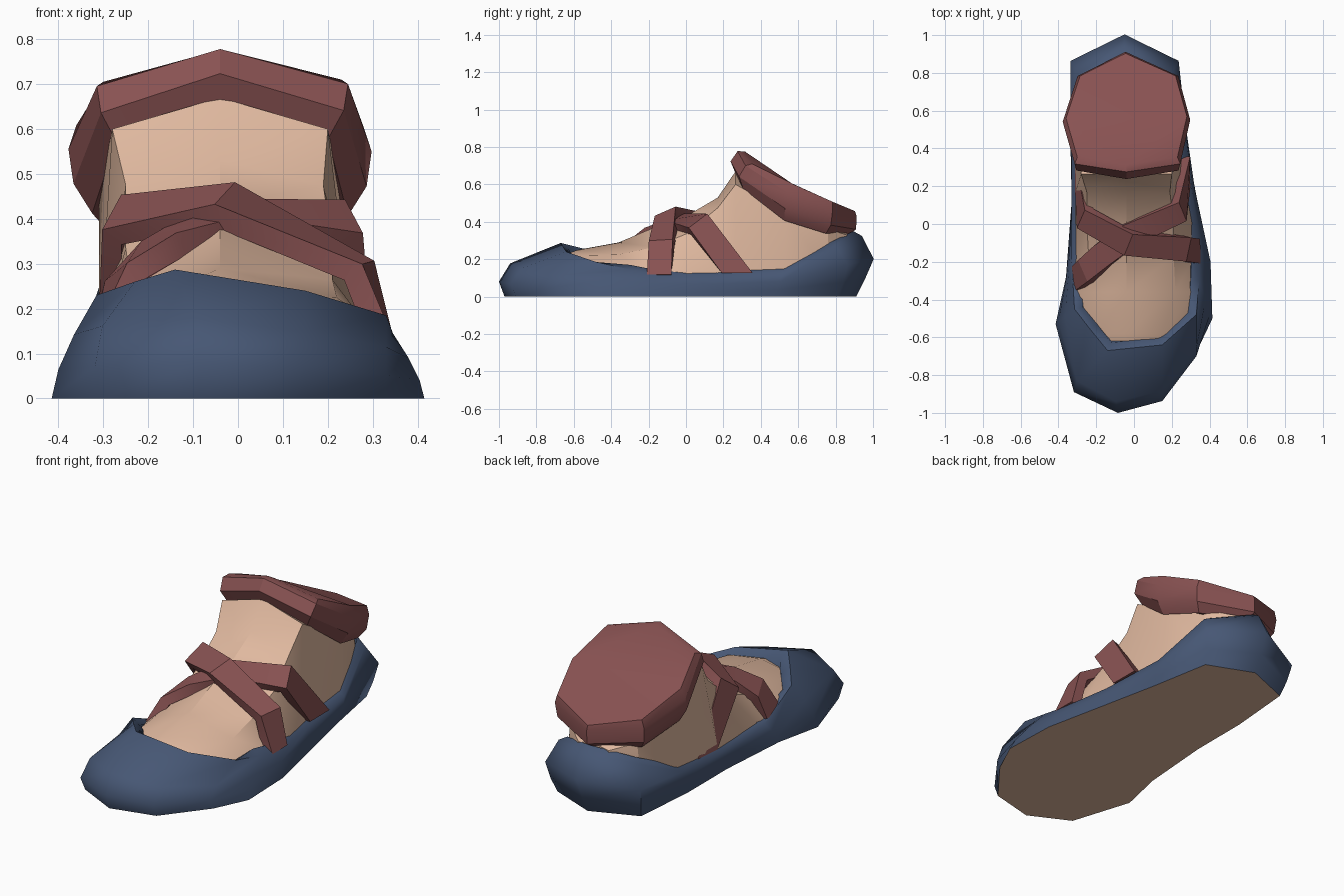
import bpy
import bmesh
import math
from mathutils import Vector

cube = bpy.data.objects.get("Cube")
if cube:
    bpy.data.objects.remove(cube, do_unlink=True)


def make_material(name, colour):
    mat = bpy.data.materials.new(name)
    mat.use_nodes = True
    mat.diffuse_color = (*colour, 1)
    mat.node_tree.nodes["Principled BSDF"].inputs["Base Color"].default_value = (*colour, 1)
    return mat


navy = make_material("navy blue", (0.062, 0.095, 0.175))
maroon = make_material("dull red", (0.25, 0.085, 0.085))
skin = make_material("skin", (0.74, 0.48, 0.345))


def loft(name, rings, materials, angle=28, top_faces=None):
    """Skin a list of equal closed rings and cap both ends."""
    bm = bmesh.new()
    loops = [[bm.verts.new(point) for point in ring] for ring in rings]
    count = len(loops[0])
    for lower, upper in zip(loops, loops[1:]):
        for i in range(count):
            j = (i + 1) % count
            bm.faces.new((lower[i], lower[j], upper[j], upper[i]))
    bm.faces.new(loops[0])
    for corners in top_faces or [range(count)]:
        bm.faces.new([loops[-1][i] for i in corners])
    bmesh.ops.recalc_face_normals(bm, faces=bm.faces)
    mesh = bpy.data.meshes.new(name)
    bm.to_mesh(mesh)
    bm.free()
    for mat in materials:
        mesh.materials.append(mat)
    obj = bpy.data.objects.new(name, mesh)
    bpy.context.collection.objects.link(obj)
    bpy.ops.object.select_all(action="DESELECT")
    obj.select_set(True)
    bpy.context.view_layer.objects.active = obj
    bpy.ops.object.shade_smooth_by_angle(angle=math.radians(angle))
    return obj


# Shoe shell: ground outline point, then rim point, around the shoe from the toe
shell_stations = [
    ((-.09, -.97), (-.14, -.67, .287)),
    ((.15, -.91), (.15, -.64, .24)),
    ((.33, -.68), (.33, -.48, .185)),
    ((.415, -.5), (.345, -.3, .145)),
    ((.405, -.2), (.35, -.15, .115)),
    ((.33, .15), (.31, .15, .11)),
    ((.26, .48), (.27, .52, .13)),
    ((.2, .81), (.2, .8, .275)),
    ((-.05, .91), (-.05, .94, .325)),
    ((-.3, .81), (-.3, .8, .275)),
    ((-.33, .45), (-.33, .5, .13)),
    ((-.33, .12), (-.33, .15, .11)),
    ((-.36, -.28), (-.33, -.2, .12)),
    ((-.415, -.53), (-.315, -.45, .23)),
    ((-.31, -.86), (-.23, -.56, .26)),
]
ground = [Vector((*g, 0)) for g, r in shell_stations]
rim = [Vector(r) for g, r in shell_stations]


def wall_ring(height, side_lean, toe_lean, heel_bulge):
    ring = []
    for low, high in zip(ground, rim):
        point = low.lerp(high, toe_lean if low.y < -.65 else side_lean)
        point.z = high.z * height
        swell = heel_bulge * min(1, max(0, (point.y - .4) / .42))
        point.x += (point.x + .05) * swell
        point.y += (point.y - .4) * swell
        ring.append(point)
    return ring


def inset_ring(ring, distance, drop):
    result = []
    for point in ring:
        centre = Vector((-.03, min(.75, max(-.4, point.y)), point.z))
        moved = point + (centre - point).normalized() * distance
        moved.z += drop(point)
        result.append(moved)
    return result


lip = inset_ring(rim, .045, lambda p: .025 if p.y > -.4 else -.03)
lining = inset_ring(lip, .02, lambda p: -.1)
shell = loft("shoe_shell", [ground, wall_ring(.28, .15, -.1, .08),
                            wall_ring(.62, .5, .1, .15), rim, lip, lining],
             [navy, skin], angle=58)

# Flat underside of the shoe
for face in shell.data.polygons:
    if face.normal.z < -.9 and face.center.z < .001:
        face.material_index = 1

# Foot and ankle: y, ridge height, shoulder left/right/height, base left/right
foot_sections = [
    (-.65, .225, -.15, .12, .19, -.24, .2),
    (-.58, .25, -.19, .15, .22, -.28, .25),
    (-.36, .29, -.24, .22, .225, -.32, .32),
    (-.17, .37, -.24, .21, .265, -.31, .32),
    (0, .43, -.25, .21, .335, -.31, .31),
    (.17, .53, -.25, .19, .475, -.31, .28),
    (.265, .67, -.28, .2, .6, -.31, .26),
    (.53, .53, -.31, .23, .45, -.3, .24),
    (.76, .4, -.24, .16, .36, -.27, .18),
    (.86, .35, -.14, .04, .33, -.2, .11),
]
foot_rings = []
for y, ridge, left, right, shoulder, base_l, base_r in foot_sections:
    edge = .12 if y > -.3 else .155
    foot_rings.append([(base_l, y, .03), (base_l, y, edge), (left, y, shoulder),
                       (-.04, y, ridge), (right, y, shoulder),
                       (base_r, y, edge), (base_r, y, .03)])
loft("foot", foot_rings, [skin])

# Ankle cuff: an octagon on a tilted plane, x / along the slope / vertical drop
cuff_outline = [(-.04, 0, 0), (.23, .045, -.045), (.28, .29, -.035), (.22, .535, -.015),
                (-.045, .67, 0), (-.285, .535, -.015), (-.36, .28, -.035), (-.3, .045, -.05)]
slope = Vector((0, .879, -.476))
out = Vector((0, .476, .879))
middle = Vector((-.04, .607, .618))


def cuff_ring(width, length, slide, lift, sag):
    return [middle + Vector(((x + .04) * width, 0, drop - sag * math.sin(math.pi * t / .67)))
            + slope * ((t - .333) * length + slide) + out * lift
            for x, t, drop in cuff_outline]


loft("ankle_cuff", [cuff_ring(.89, 1.03, .02, -.125, .08),
                    cuff_ring(1.02, 1.14, .005, -.083, .06),
                    cuff_ring(1.055, 1.08, -.008, -.017, .045),
                    cuff_ring(1, 1, 0, 0, 0)], [maroon],
     top_faces=[(0, 1, 2), (0, 6, 7), (0, 2, 6), (2, 3, 5, 6), (3, 4, 5)])


# Crossing straps: a flat band swept over the instep, cut level at both ends
def strap(name, path, width=.13, thickness=.055):
    points = [Vector(p) for p in path]
    last = len(points) - 1
    rings = []
    for i, point in enumerate(points):
        before = (point - points[max(i - 1, 0)]).normalized()
        after = (points[min(i + 1, last)] - point).normalized()
        tangent = (before + after).normalized()
        rise = (point.z - .12) / .3
        outward = Vector((point.x / .3, -.4 * rise, rise))
        side = tangent.cross(outward).normalized()
        normal = side.cross(tangent).normalized()
        if i in (0, last):
            flat = Vector((side.x, side.y, 0))
            side = flat / flat.length_squared
        a, b = side * width / 2, normal * thickness / 2
        rings.append([point - a - b, point + a - b, point + a + b, point - a + b])
    loft(name, rings, [maroon])


strap("upper_strap", [(-.285, .265, .12), (-.26, .03, .398), (-.03, -.1, .432),
                      (.27, -.13, .285), (.325, -.145, .11)])
strap("lower_strap", [(-.3, -.295, .13), (-.25, -.245, .265), (-.165, -.165, .335),
                      (-.02, -.05, .4), (.238, .07, .388), (.27, .275, .125)])
